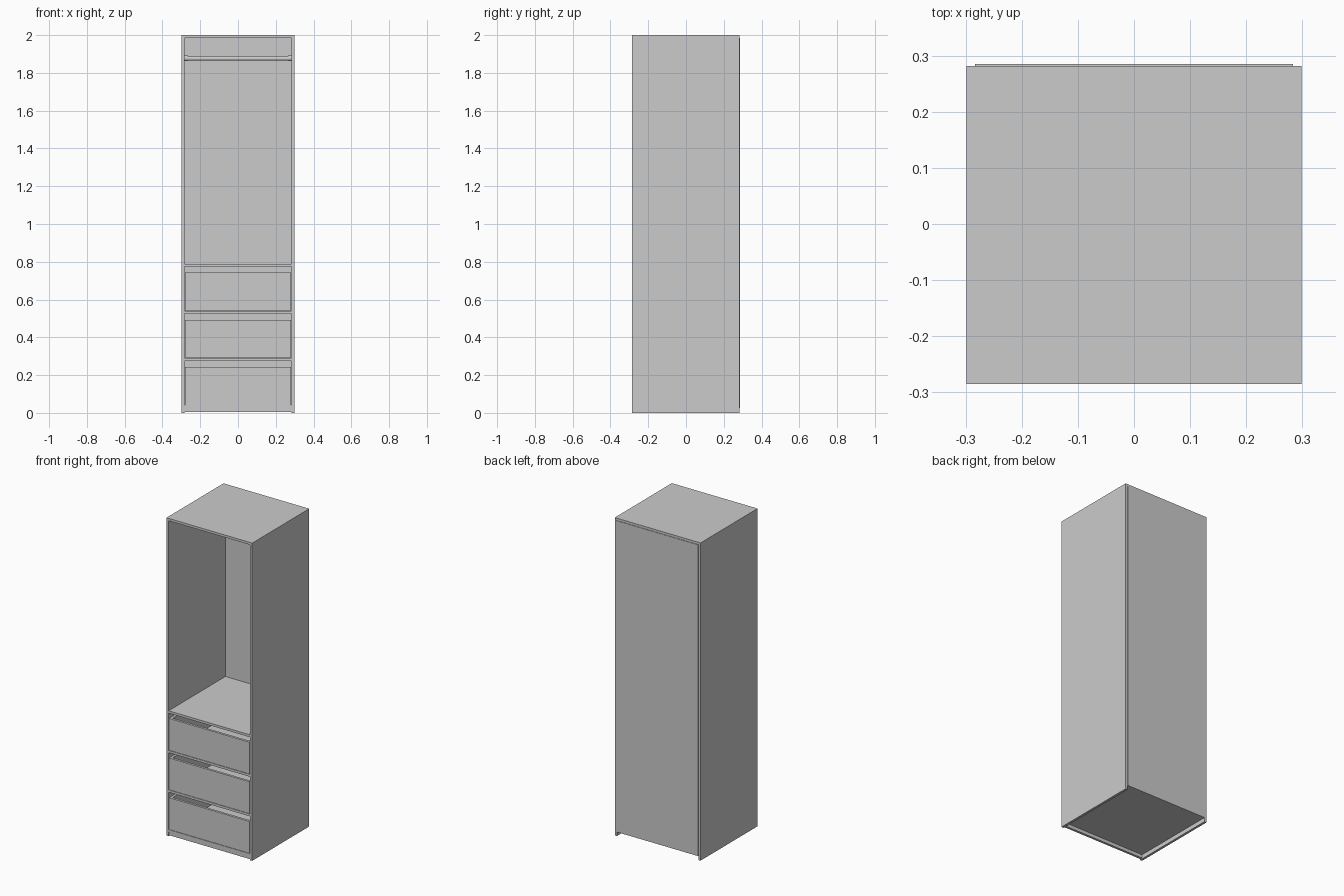
import bpy, math

if "Cube" in bpy.data.objects:
    bpy.data.objects.remove(bpy.data.objects["Cube"])

T = 0.015                      # board thickness
W, F, B = 0.2985, -0.285, 0.282  # half width, front y, carcass back y
IN = W - T                     # inner half width


def board(name, x, y, z):
    """Box from (min, max) ranges on each axis."""
    bpy.ops.mesh.primitive_cube_add(
        size=1, location=[(a + b) / 2 for a, b in (x, y, z)])
    ob = bpy.context.object
    ob.name = name
    ob.scale = [b - a for a, b in (x, y, z)]
    bpy.ops.object.transform_apply(location=False, rotation=False, scale=True)
    return ob


def rod(name, radius, x0, x1, y, z, sides=24):
    """Cylinder lying along x."""
    bpy.ops.mesh.primitive_cylinder_add(
        vertices=sides, radius=radius, depth=x1 - x0,
        location=((x0 + x1) / 2, y, z), rotation=(0, math.pi / 2, 0))
    ob = bpy.context.object
    ob.name = name
    bpy.ops.object.shade_smooth_by_angle()
    return ob


# Carcass: top, sides and thin back panel
board("top_panel", (-W, W), (F, B), (2 - T, 2))
board("left_side", (-W, -IN), (F, B), (0, 2 - T))
board("right_side", (IN, W), (F, B), (0, 2 - T))
board("back_panel", (-IN, IN), (B - 0.002, 0.285), (0.026, 2 - T))

# Plinth under the bottom board
board("front_plinth", (-IN, IN), (F + 0.003, F + 0.003 + T), (0.005, 0.026))

# Bottom board and three shelves
for i, z in enumerate((0.026, 0.276, 0.525, 0.774)):
    board(f"shelf_{i}", (-IN, IN), (F, B - 0.002), (z, z + T))

# Open-topped drawers
for i, z in enumerate((0.026, 0.276, 0.525)):
    z0, z1 = z + T + 0.002, z + 0.217
    hw, back = IN - 0.003, 0.26
    board(f"drawer_{i}_front", (-hw, hw), (F, F + T), (z0, z1))
    board(f"drawer_{i}_back", (-hw + T, hw - T), (back - T, back), (z0, z1))
    board(f"drawer_{i}_bottom", (-hw + T, hw - T), (F + T, back - T), (z0, z0 + 0.006))
    for side, x in (("left", -hw), ("right", hw - T)):
        board(f"drawer_{i}_{side}", (x, x + T), (F + T, back), (z0, z1))

# Hanging rail with end sockets
rod("hanging_rail", 0.0115, -IN + 0.003, IN - 0.003, 0, 1.876)
for side, x in (("left", -IN), ("right", IN - 0.018)):
    rod(f"rail_socket_{side}", 0.015, x, x + 0.018, 0, 1.877)
